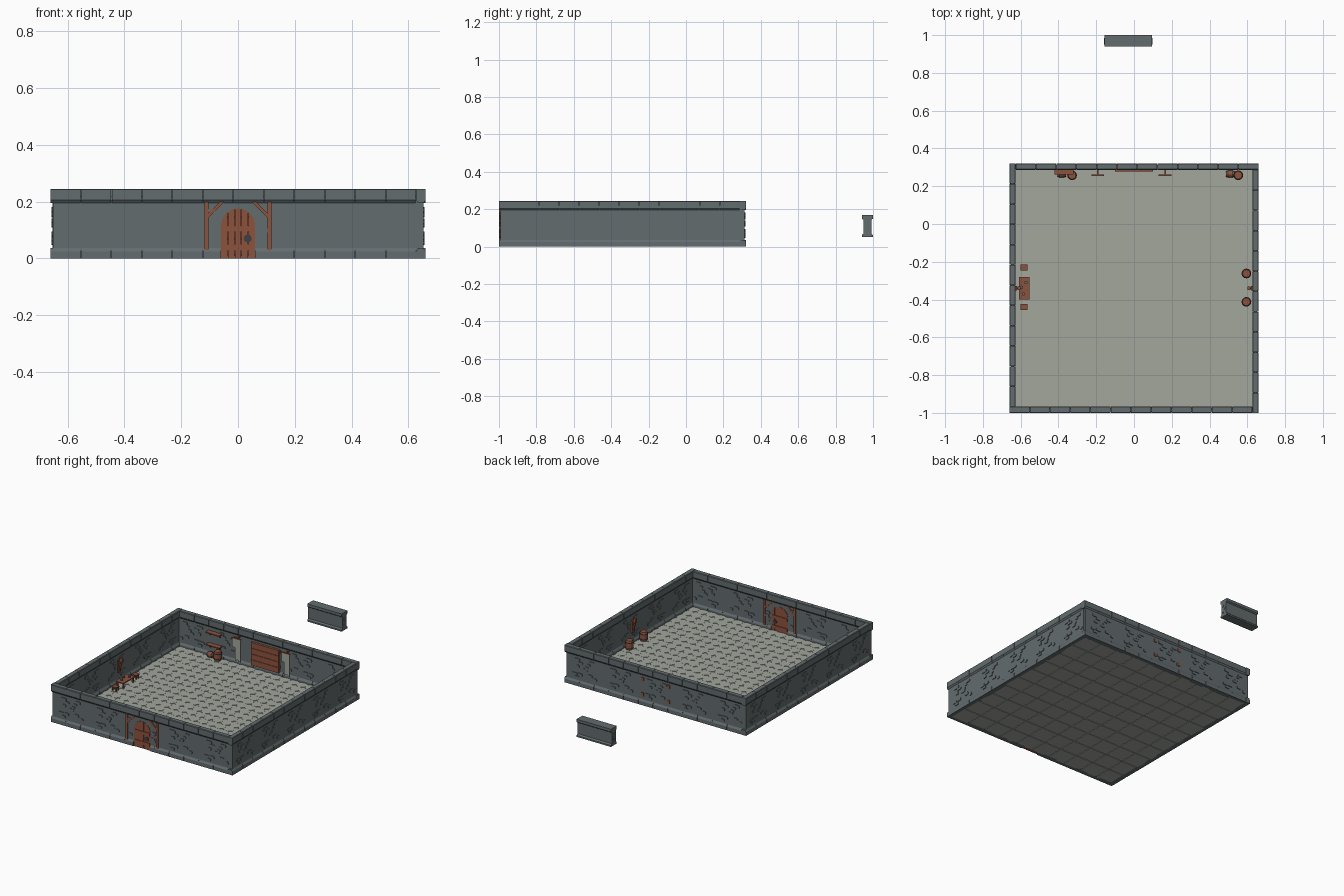
import bpy, bmesh, math
from mathutils import Matrix, Vector

if "Cube" in bpy.data.objects:
    bpy.data.objects.remove(bpy.data.objects["Cube"])


def material(name, rgb):
    m = bpy.data.materials.new(name)
    m.diffuse_color = (*rgb, 1)
    m.use_nodes = True
    m.node_tree.nodes["Principled BSDF"].inputs["Base Color"].default_value = m.diffuse_color
    return m


STONE = material("wall stone", (0.125, 0.15, 0.158))
FLOOR = material("pale floor stone", (0.36, 0.385, 0.335))
WOOD = material("red brown wood", (0.27, 0.085, 0.048))
IRON = material("dark iron", (0.045, 0.05, 0.055))
I = Matrix.Identity(4)


def finish(bm, name, mat, mtx=I):
    bmesh.ops.recalc_face_normals(bm, faces=bm.faces)
    me = bpy.data.meshes.new(name)
    bm.to_mesh(me)
    bm.free()
    me.materials.append(mat)
    ob = bpy.data.objects.new(name, me)
    ob.matrix_world = mtx
    bpy.context.collection.objects.link(ob)
    return ob


def box(bm, x0, x1, y0, y1, z0, z1, rot=I):
    c = Vector(((x0 + x1) / 2, (y0 + y1) / 2, (z0 + z1) / 2))
    m = Matrix.Translation(c) @ rot @ Matrix.Diagonal((x1 - x0, y1 - y0, z1 - z0, 1))
    bmesh.ops.create_cube(bm, size=1, matrix=m)


def prism(bm, pts, a, b, axis="y"):
    """Extrude a 2D outline between a and b along one axis."""
    put = {"x": lambda u, v, w: (w, u, v), "y": lambda u, v, w: (u, w, v),
           "z": lambda u, v, w: (u, v, w)}[axis]
    lo = [bm.verts.new(put(u, v, a)) for u, v in pts]
    hi = [bm.verts.new(put(u, v, b)) for u, v in pts]
    bm.faces.new(lo)
    bm.faces.new(hi)
    n = len(pts)
    for i in range(n):
        bm.faces.new((lo[i], lo[(i + 1) % n], hi[(i + 1) % n], hi[i]))


def cut_rect(x, y, w, h, c):
    """Rectangle outline with cut corners."""
    w, h = w / 2, h / 2
    return [(x - w + c, y - h), (x + w - c, y - h), (x + w, y - h + c), (x + w, y + h - c),
            (x + w - c, y + h), (x - w + c, y + h), (x - w, y + h - c), (x - w, y - h + c)]


# ---- walls: base course, panel, cap course and raised bricks ----
H, T, MOD = 0.66, 0.0165, 0.264
CY = -0.34
BRICKS = [(-0.045, 0.170, 0.044, 0.019), (-0.020, 0.152, 0.036, 0.016), (0.062, 0.172, 0.036, 0.019),
          (0.042, 0.154, 0.022, 0.014), (-0.040, 0.128, 0.026, 0.018), (0.028, 0.132, 0.024, 0.016),
          (0.016, 0.116, 0.034, 0.016), (-0.060, 0.074, 0.036, 0.018), (-0.022, 0.076, 0.036, 0.018),
          (-0.045, 0.055, 0.032, 0.017), (0.050, 0.085, 0.034, 0.018), (0.088, 0.068, 0.022, 0.018)]


def wall(name, mtx, door=False):
    L0, L1 = -H, H - 2 * T
    bm = bmesh.new()
    y = -H + T
    parts = [(-H + 0.009, -0.058), (0.058, L1 + 0.01)] if door else [(-H + 0.009, L1 + 0.01)]
    for a, b in parts:
        box(bm, a, b, y - 0.009, y + 0.009, 0.0, 0.22)
    if door:
        # panel above the arched door
        arch = [(0.058, 0.22), (-0.058, 0.22), (-0.058, 0.115)]
        arch += [(0.058 * math.cos(t), 0.115 + 0.058 * math.sin(t))
                 for t in [math.pi * (1 - k / 10) for k in range(1, 11)]]
        prism(bm, arch, y - 0.009, y + 0.009)
    base = [(y - T, 0), (y + T, 0), (y + T, 0.024), (y + 0.009, 0.036), (y - 0.009, 0.036), (y - T, 0.024)]
    cap = [(y - 0.009, 0.195), (y + 0.009, 0.195), (y + T, 0.205), (y + T, 0.242),
           (y + T - 0.003, 0.245), (y - T + 0.003, 0.245), (y - T, 0.242), (y - T, 0.205)]
    n = 12
    for i in range(n):
        a = L0 + (L1 - L0) * i / n
        b = L0 + (L1 - L0) * (i + 1) / n
        prism(bm, cap, a + (0.0012 if i else 0), b - 0.0012, "x")
        if door and a < 0.06 and b > -0.06:
            if a < -0.061:
                prism(bm, base, a + 0.001, -0.061, "x")
            if b > 0.061:
                prism(bm, base, 0.061, b, "x")
        else:
            prism(bm, base, a + (0.001 if i else 0), b - 0.001, "x")
    for m in range(-2, 3):
        for bx, bz, w, h in BRICKS:
            px = m * MOD + bx
            if door and abs(px) < 0.085 or abs(px) > 0.63:
                continue
            prism(bm, cut_rect(px, bz, w, h, 0.004), y - 0.0135, y + 0.0135)
    if door:
        for bx, bz in ((0.085, 0.118), (0.092, 0.098), (0.08, 0.08), (-0.09, 0.168), (-0.085, 0.07)):
            prism(bm, cut_rect(bx, bz, 0.026, 0.018, 0.004), y - 0.0135, y + 0.0135)
    finish(bm, name, STONE, mtx)


for k, nm in enumerate(("front_wall", "right_wall", "back_wall", "left_wall")):
    wall(nm, Matrix.Translation((0, CY, 0)) @ Matrix.Rotation(k * math.pi / 2, 4, "Z"), k == 0)

# ---- floor: square slabs below, cut-corner paving above ----
bm = bmesh.new()
box(bm, -0.64, 0.64, CY - 0.64, CY + 0.64, 0.003, 0.010)
S = 1.28 / 10
for i in range(10):
    for j in range(10):
        x, y = -0.64 + i * S, CY - 0.64 + j * S
        box(bm, x + 0.003, x + S - 0.003, y + 0.003, y + S - 0.003, 0, 0.005)
S = 1.26 / 20
for i in range(20):
    for j in range(20):
        x, y = -0.63 + (i + 0.5) * S, CY - 0.63 + (j + 0.5) * S
        prism(bm, cut_rect(x, y, S - 0.0006, S - 0.0006, 0.017), 0.009, 0.0135, "z")
finish(bm, "floor", FLOOR)

# ---- door: arched planks, straps, posts and braces on both faces ----
YD = CY - H + T
bm = bmesh.new()
for i in range(5):
    a, b = -0.06 + i * 0.024, -0.06 + (i + 1) * 0.024
    top = lambda x: 0.115 + math.sqrt(max(0, 0.06 ** 2 - x * x))
    us = [b - 0.0006 - (b - a - 0.0012) * k / 4 for k in range(5)]
    prism(bm, [(a + 0.0006, 0), (b - 0.0006, 0)] + [(u, top(u)) for u in us], YD - 0.0115, YD + 0.0115)
for z in (0.104, 0.038):
    box(bm, -0.056, 0.056, YD - 0.0155, YD + 0.0155, z - 0.01, z + 0.01)
finish(bm, "door", WOOD)

bm = bmesh.new()
for s in (-1, 1):
    box(bm, s * 0.111 - 0.007, s * 0.111 + 0.007, YD - 0.016, YD + 0.016, 0.03, 0.198)
    prism(bm, [(s * 0.108, 0.138), (s * 0.108, 0.154), (s * 0.064, 0.198), (s * 0.048, 0.198)],
          YD - 0.0145, YD + 0.0145)
finish(bm, "door_posts", WOOD)

bm = bmesh.new()
ring = [(0.034 + 0.014 * math.cos(k * math.pi / 6), 0.07 + 0.014 * math.sin(k * math.pi / 6)) for k in range(12)]
prism(bm, ring, YD - 0.015, YD + 0.015)
finish(bm, "door_lock", IRON)

# ---- detached wall block behind the room ----
bm = bmesh.new()
prism(bm, [(0.94, 0.052), (1.0, 0.052), (1.0, 0.062), (0.991, 0.07), (0.991, 0.143), (1.0, 0.15),
           (1.0, 0.168), (0.94, 0.168), (0.94, 0.15), (0.949, 0.143), (0.949, 0.07), (0.94, 0.062)],
      -0.155, 0.095, "x")
for y, z in ((0.962, 0.125), (0.976, 0.105), (0.96, 0.085)):
    prism(bm, cut_rect(y, z, 0.018, 0.013, 0.003), -0.158, 0.098, "x")
finish(bm, "spare_wall_block", STONE)

# ---- wooden board on the back wall, with pegs through the wall ----
bm = bmesh.new()
for k in range(4):
    box(bm, -0.1, 0.1, 0.279, 0.295, 0.032 + k * 0.038, 0.068 + k * 0.038)
for x in (-0.095, 0.095):
    for z in (0.07, 0.17):
        box(bm, x - 0.009, x + 0.009, 0.285, 0.318, z - 0.011, z + 0.011)
finish(bm, "back_board", WOOD)

# ---- pale forked banners ----
bm = bmesh.new()
for x in (-0.192, 0.165):
    prism(bm, [(x - 0.03, 0.19), (x - 0.03, 0.13), (x - 0.01, 0.13), (x - 0.01, 0.04),
               (x + 0.01, 0.055), (x + 0.03, 0.04), (x + 0.03, 0.19)], 0.256, 0.260)
finish(bm, "banners", FLOOR)
bm = bmesh.new()
for x in (-0.192, 0.165):
    box(bm, x - 0.034, x + 0.034, 0.255, 0.262, 0.186, 0.193)
    box(bm, x - 0.004, x + 0.004, 0.26, 0.292, 0.186, 0.193)
finish(bm, "banner_rods", WOOD)

# ---- shelves on the back wall ----
bm = bmesh.new()
for z in (0.165, 0.085):
    box(bm, -0.42, -0.32, 0.262, 0.294, z, z + 0.007)
    for x in (-0.405, -0.335):
        prism(bm, [(0.294, z), (0.27, z), (0.294, z - 0.022)], x - 0.003, x + 0.003, "x")
finish(bm, "shelves", WOOD)


# ---- barrels ----
def barrel(name, x, y, r=0.026, h=0.06, lying=False):
    m = Matrix.Translation((x, y, 0.013 + (r if lying else h / 2)))
    if lying:
        m = m @ Matrix.Rotation(math.pi / 2, 4, "Y")

    def tube(bm, prof):
        n = 12
        rings = [[bm.verts.new((q * math.cos(2 * math.pi * i / n), q * math.sin(2 * math.pi * i / n), z))
                  for i in range(n)] for q, z in prof]
        for lo, hi in zip(rings, rings[1:]):
            for i in range(n):
                bm.faces.new((lo[i], lo[(i + 1) % n], hi[(i + 1) % n], hi[i]))
        bm.faces.new(rings[0])
        bm.faces.new(rings[-1])
    bm = bmesh.new()
    tube(bm, [(r * 0.78, -h / 2), (r * 0.97, -h * 0.2), (r * 0.97, h * 0.2), (r * 0.78, h / 2)])
    finish(bm, name, WOOD, m)
    bm = bmesh.new()
    for z in (-h * 0.27, h * 0.27):
        tube(bm, [(r, z - 0.003), (r, z + 0.003)])
    finish(bm, name + "_hoops", IRON, m)


for k, (x, y, lie) in enumerate(((0.595, -0.262, 0), (0.595, -0.412, 0), (-0.328, 0.258, 0),
                                 (-0.382, 0.265, 1), (0.552, 0.258, 0), (0.51, 0.265, 1))):
    barrel("barrel_%d" % k, x, y, 0.019 if lie else 0.026, 0.045 if lie else 0.06, bool(lie))

# ---- table with plates, and two stools by the left wall ----
bm = bmesh.new()
box(bm, -0.61, -0.552, -0.4, -0.28, 0.045, 0.052)
for x in (-0.603, -0.559):
    for y in (-0.39, -0.29):
        box(bm, x - 0.004, x + 0.004, y - 0.004, y + 0.004, 0.012, 0.046)
finish(bm, "table", WOOD)
bm = bmesh.new()
for x, y in ((-0.585, -0.37), (-0.572, -0.31), (-0.595, -0.335)):
    bmesh.ops.create_cone(bm, cap_ends=True, segments=10, radius1=0.007, radius2=0.009, depth=0.008,
                          matrix=Matrix.Translation((x, y, 0.056)))
finish(bm, "tableware", STONE)
bm = bmesh.new()
for y in (-0.23, -0.44):
    box(bm, -0.6, -0.565, y - 0.016, y + 0.016, 0.034, 0.041)
    for x in (-0.595, -0.57):
        for d in (-0.011, 0.011):
            box(bm, x - 0.003, x + 0.003, y + d - 0.003, y + d + 0.003, 0.012, 0.035)
finish(bm, "stools", WOOD)

# ---- wall torches on both side walls ----
for s, nm in ((-1, "left_torch"), (1, "right_torch")):
    bm = bmesh.new()
    box(bm, s * 0.625 - 0.005, s * 0.625 + 0.005, -0.352, -0.328, 0.085, 0.165)
    box(bm, s * 0.614 - 0.004, s * 0.614 + 0.004, -0.345, -0.335, 0.09, 0.165, Matrix.Rotation(-s * 0.25, 4, "Y"))
    box(bm, s * 0.608 - 0.008, s * 0.608 + 0.008, -0.349, -0.331, 0.155, 0.18)
    finish(bm, nm, WOOD)
